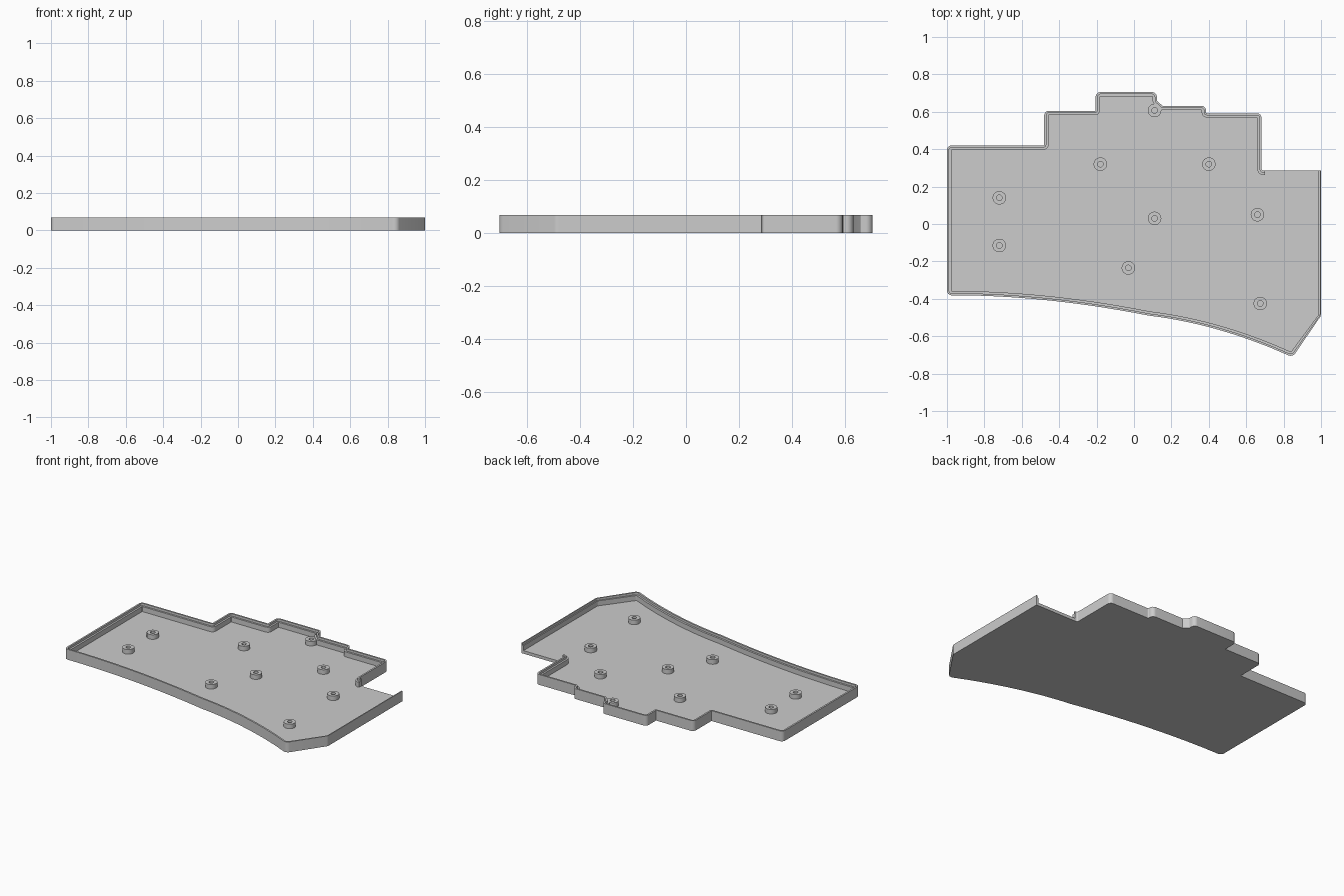
import bpy, bmesh, math
from mathutils import Vector

if "Cube" in bpy.data.objects:
    bpy.data.objects.remove(bpy.data.objects["Cube"])

HEIGHT, FLOOR, LEDGE = 0.068, 0.02, 0.053
RIM, WALL = 0.011, 0.023

grey = bpy.data.materials.new("light grey plastic")
grey.use_nodes = True
colour = (0.604, 0.604, 0.604, 1)
grey.diffuse_color = colour
grey.node_tree.nodes["Principled BSDF"].inputs["Base Color"].default_value = colour


def finish(bm, name):
    bmesh.ops.recalc_face_normals(bm, faces=bm.faces[:])
    mesh = bpy.data.meshes.new(name)
    bm.to_mesh(mesh)
    bm.free()
    mesh.materials.append(grey)
    obj = bpy.data.objects.new(name, mesh)
    bpy.context.collection.objects.link(obj)
    bpy.ops.object.select_all(action="DESELECT")
    obj.select_set(True)
    bpy.context.view_layer.objects.active = obj
    bpy.ops.object.shade_smooth_by_angle(angle=math.radians(30))


def bezier(a, c, b, steps=14):
    a, b, c = Vector(a), Vector(b), Vector(c)
    ts = [i / steps for i in range(1, steps)]
    return [(*(a * (1 - t) ** 2 + c * 2 * t * (1 - t) + b * t * t), 0) for t in ts]


def rounded(corners, steps=6):
    """Replace each (x, y, radius) corner by an arc."""
    path = []
    for i, (x, y, r) in enumerate(corners):
        p = Vector((x, y))
        if r == 0:
            path.append(p)
            continue
        u = (Vector(corners[i - 1][:2]) - p).normalized()
        v = (Vector(corners[i + 1][:2]) - p).normalized()
        half = u.angle(v) / 2
        centre = p + (u + v).normalized() * r / math.sin(half)
        start = p + u * r / math.tan(half) - centre
        end = p + v * r / math.tan(half) - centre
        for k in range(steps + 1):
            path.append(centre + start.lerp(end, k / steps).normalized() * r)
    return path


def inward(path):
    """Mitred inward direction at each point of a clockwise path."""
    normals = []
    for a, b in zip(path, path[1:]):
        d = (b - a).normalized()
        normals.append(Vector((d.y, -d.x)))
    result = [normals[0]]
    for m, n in zip(normals, normals[1:]):
        s = (m + n).normalized()
        result.append(s / max(s.dot(n), 0.4))
    return result + [normals[-1]]


# Clockwise outline, from one side of the open rear gap to the other
left_curve_end, kink = (-0.94, -0.381), (0.08, -0.49)
corners = [(1, 0.285, 0), (1, -0.49, 0.03), (0.848, -0.712, 0.03)]
corners += bezier((0.78, -0.682), (0.42, -0.53), kink)
corners += [(*kink, 0)]
corners += bezier(kink, (-0.45, -0.385), left_curve_end)
corners += [
    (-1, -0.381, 0.025), (-1, 0.42, 0.025),
    (-0.48, 0.42, 0.004), (-0.48, 0.605, 0.025),
    (-0.205, 0.605, 0.004), (-0.205, 0.705, 0.025),
    (0.122, 0.705, 0.025), (0.122, 0.66, 0.005), (0.152, 0.632, 0.005),
    (0.385, 0.632, 0.025), (0.385, 0.592, 0.006),
    (0.682, 0.592, 0.025), (0.682, 0.285, 0.01), (0.7, 0.285, 0),
]
path = rounded(corners)

# Tray: bottom, floor and stepped wall in one shell
bm = bmesh.new()
columns = []
for p, n in zip(path, inward(path)):
    thin = 0.6 if p.x > 0.99 else 1
    mid, inner = p + n * RIM * thin, p + n * WALL * thin
    section = [(p, 0), (p, FLOOR), (p, HEIGHT), (mid, HEIGHT),
               (mid, LEDGE), (inner, LEDGE), (inner, FLOOR)]
    columns.append([bm.verts.new((q.x, q.y, z)) for q, z in section])
for a, b in zip(columns, columns[1:]):
    for k in range(len(a) - 1):
        bm.faces.new((a[k], b[k], b[k + 1], a[k + 1]))
first, last = columns[0], columns[-1]
for end in (first, last):
    bm.faces.new(end[1:])
bm.faces.new((last[0], first[0], first[1], last[1]))
bm.faces.new([c[0] for c in columns])
bm.faces.new([first[1]] + [c[-1] for c in columns] + [last[1]])
finish(bm, "tray")


# Hollow screw posts
def screw_post(name, x, y, sides=32):
    bm = bmesh.new()
    rings = []
    for r, z in ((0.036, FLOOR), (0.036, 0.05), (0.015, 0.05), (0.015, FLOOR)):
        rings.append([bm.verts.new((x + r * math.cos(a), y + r * math.sin(a), z))
                      for a in (math.tau * i / sides for i in range(sides))])
    for lo, hi in zip(rings, rings[1:]):
        for i in range(sides):
            j = (i + 1) % sides
            bm.faces.new((lo[i], lo[j], hi[j], hi[i]))
    finish(bm, name)


posts = [(-0.72, 0.14), (-0.72, -0.115), (-0.18, 0.32), (0.11, 0.607), (0.4, 0.32),
         (0.11, 0.03), (0.66, 0.05), (-0.03, -0.235), (0.675, -0.425)]
for i, (x, y) in enumerate(posts):
    screw_post(f"screw_post_{i + 1}", x, y)
